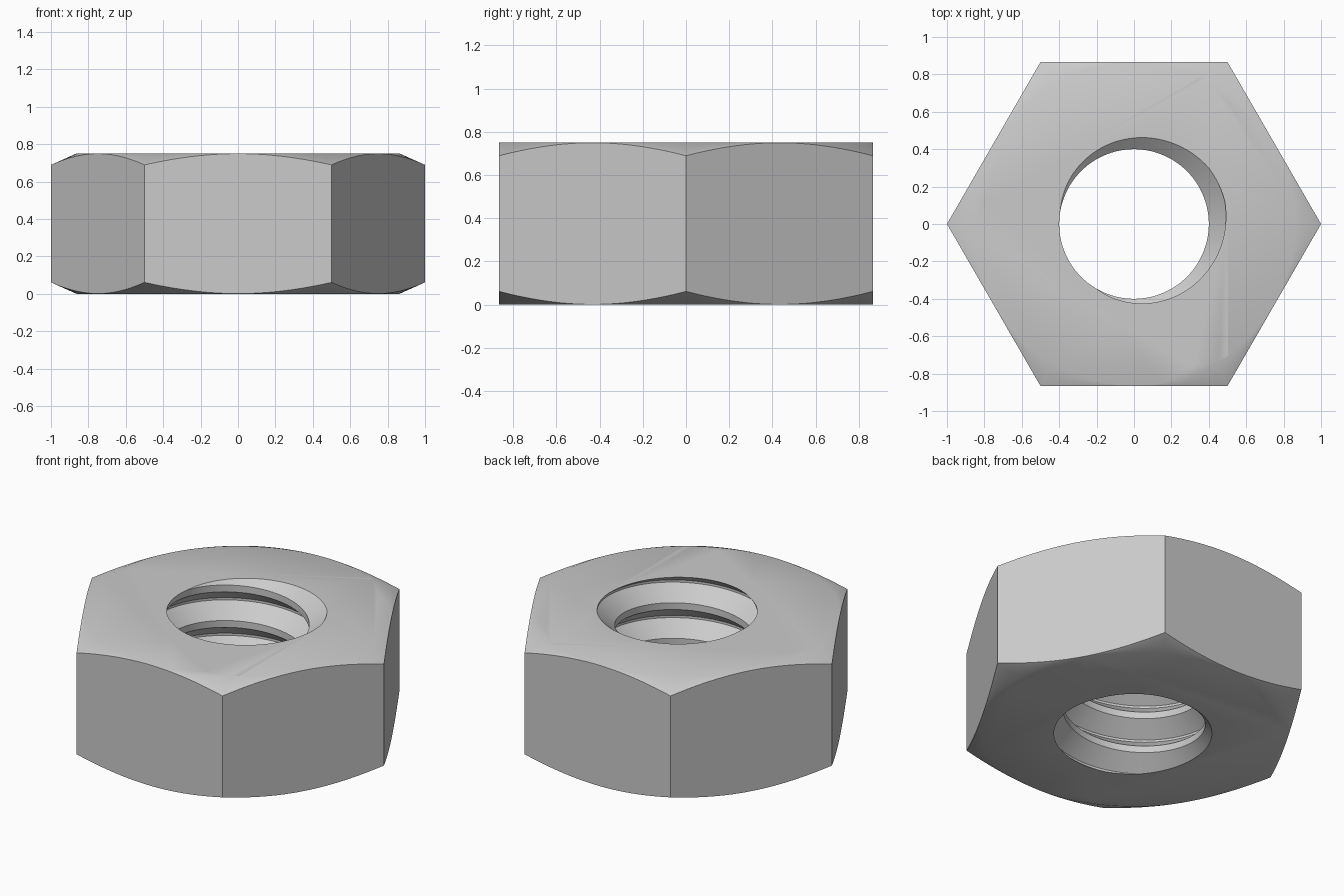
import bpy, bmesh
from math import sin, cos, pi, radians

if "Cube" in bpy.data.objects:
    bpy.data.objects.remove(bpy.data.objects["Cube"])

H = 0.75                              # nut height
PITCH, MINOR, MAJOR = 0.22, 0.40, 0.50
N = 96                                # steps per thread turn


def make_object(name, bm):
    bmesh.ops.recalc_face_normals(bm, faces=bm.faces)
    mesh = bpy.data.meshes.new(name)
    bm.to_mesh(mesh)
    bm.free()
    ob = bpy.data.objects.new(name, mesh)
    bpy.context.collection.objects.link(ob)
    return ob


def lathe(name, profile, sides):
    """Closed solid from stacked rings of (radius, z)."""
    bm = bmesh.new()
    rings = [[bm.verts.new((r * cos(2 * pi * i / sides), r * sin(2 * pi * i / sides), z))
              for i in range(sides)] for r, z in profile]
    for a, b in zip(rings, rings[1:]):
        for i in range(sides):
            j = (i + 1) % sides
            bm.faces.new((a[i], a[j], b[j], b[i]))
    bm.faces.new(rings[0][::-1])
    bm.faces.new(rings[-1])
    return make_object(name, bm)


def thread_cutter():
    """Threaded rod: a helical profile strip closed with a fan at each end."""
    # offsets from groove centre: root flat, upper flank, crest, lower flank
    profile = [(MAJOR, -0.007), (MAJOR, 0.007), (MINOR, 0.089), (MINOR, 0.131)]
    bm = bmesh.new()
    turns = 6
    phase = radians(25)               # groove meets the top face here
    z0 = H - 5 * PITCH
    verts = {}

    def vert(s, k):
        if k == 4:
            s, k = s + N, 0
        if (s, k) not in verts:
            r, dz = profile[k]
            a = phase + 2 * pi * s / N
            verts[s, k] = bm.verts.new((r * cos(a), r * sin(a), z0 + PITCH * s / N + dz))
        return verts[s, k]

    for s in range(turns * N):
        for k in range(4):
            bm.faces.new((vert(s, k), vert(s + 1, k), vert(s + 1, k + 1), vert(s, k + 1)))
    open_edges = [e for e in bm.edges if e.is_boundary]
    low, high = bm.verts.new((0, 0, -0.5)), bm.verts.new((0, 0, 1.5))
    for e in open_edges:
        a, b = e.verts
        bm.faces.new((a, b, low if a.co.z < H / 2 else high))
    return make_object("thread_cutter", bm)


# Hexagonal body
nut = lathe("hex_nut", [(1, 0), (1, H)], 6)

# Chamfer on both ends, then the threaded hole
slope = 0.06 / 0.134
chamfer = lathe("chamfer_cutter",
                [(0.864, 0), (1.05, 0.186 * slope), (1.05, H - 0.186 * slope), (0.864, H)], 192)
hole = thread_cutter()

bpy.context.view_layer.objects.active = nut
nut.select_set(True)
for cutter, op in ((chamfer, 'INTERSECT'), (hole, 'DIFFERENCE')):
    mod = nut.modifiers.new(op.title(), 'BOOLEAN')
    mod.object, mod.operation, mod.solver = cutter, op, 'EXACT'
    bpy.ops.object.modifier_apply(modifier=mod.name)
    bpy.data.objects.remove(cutter)

bpy.ops.object.shade_smooth_by_angle(angle=radians(30))
